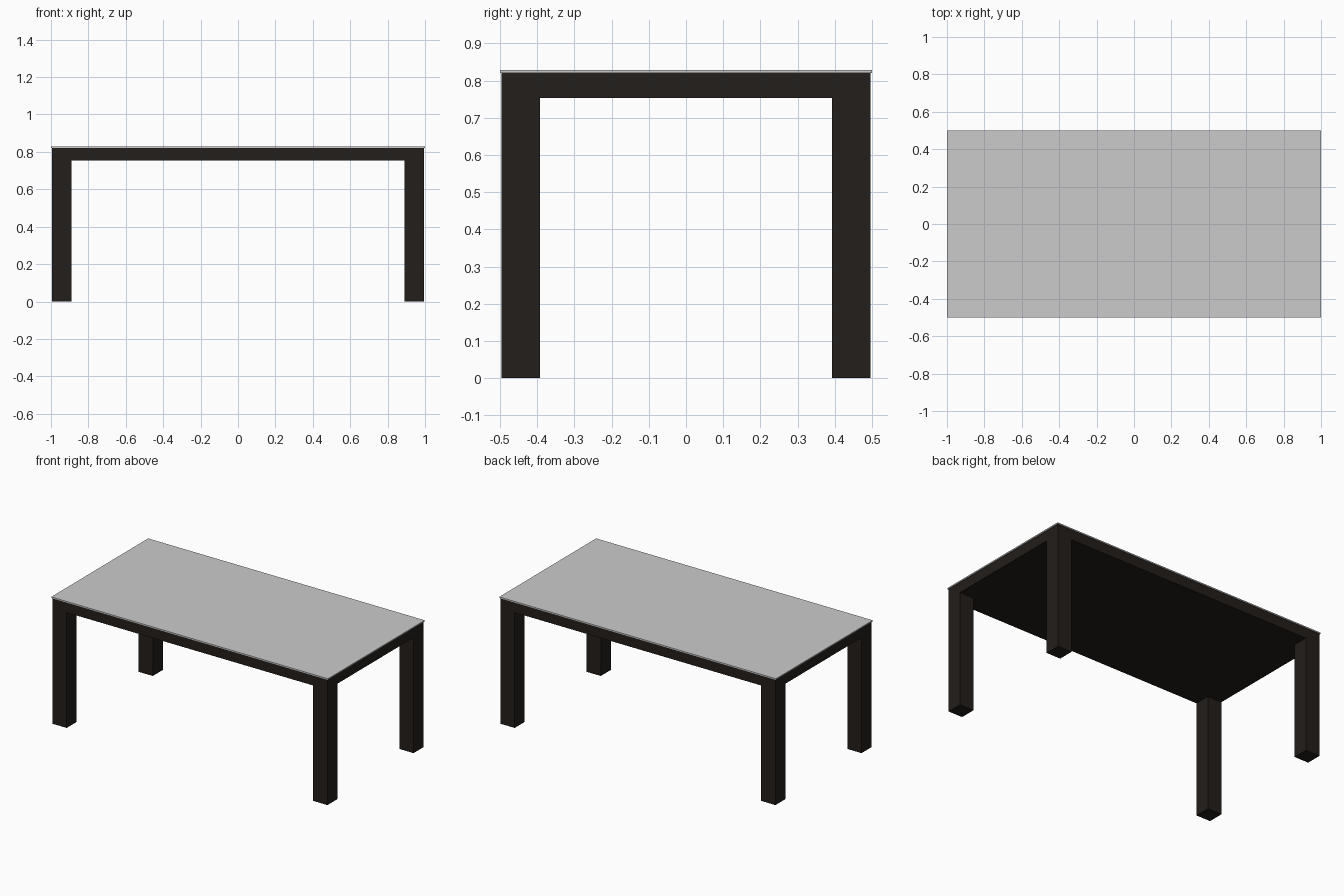
import bpy

if "Cube" in bpy.data.objects:
    bpy.data.objects.remove(bpy.data.objects["Cube"])

dark = bpy.data.materials.new("dark_wood")
dark.diffuse_color = (0.016, 0.013, 0.011, 1)
dark.use_nodes = True
dark.node_tree.nodes["Principled BSDF"].inputs["Base Color"].default_value = dark.diffuse_color


def box(name, lo, hi, mat=None):
    """Axis-aligned box between two corners."""
    bpy.ops.mesh.primitive_cube_add(
        size=1, location=[(a + b) / 2 for a, b in zip(lo, hi)])
    ob = bpy.context.object
    ob.name = name
    ob.scale = [b - a for a, b in zip(lo, hi)]
    bpy.ops.object.transform_apply(location=False, rotation=False, scale=True)
    if mat:
        ob.data.materials.append(mat)
    return ob


X, Y = 0.994, 0.496          # outer half size of the frame
LEG = 0.103                  # leg thickness
UNDER, TOP = 0.754, 0.821    # frame underside and upper side

# Thin table top
box("table_top", (-1, -0.5, TOP), (1, 0.5, 0.829))

# Solid frame under the top
box("frame", (-X, -Y, UNDER), (X, Y, TOP), dark)

# Four square legs, flush with the frame corners
for sx, side in ((-1, "left"), (1, "right")):
    for sy, end in ((-1, "front"), (1, "back")):
        xs = sorted((sx * X, sx * (X - LEG)))
        ys = sorted((sy * Y, sy * (Y - LEG)))
        box(f"{end}_{side}_leg", (xs[0], ys[0], 0), (xs[1], ys[1], UNDER), dark)
